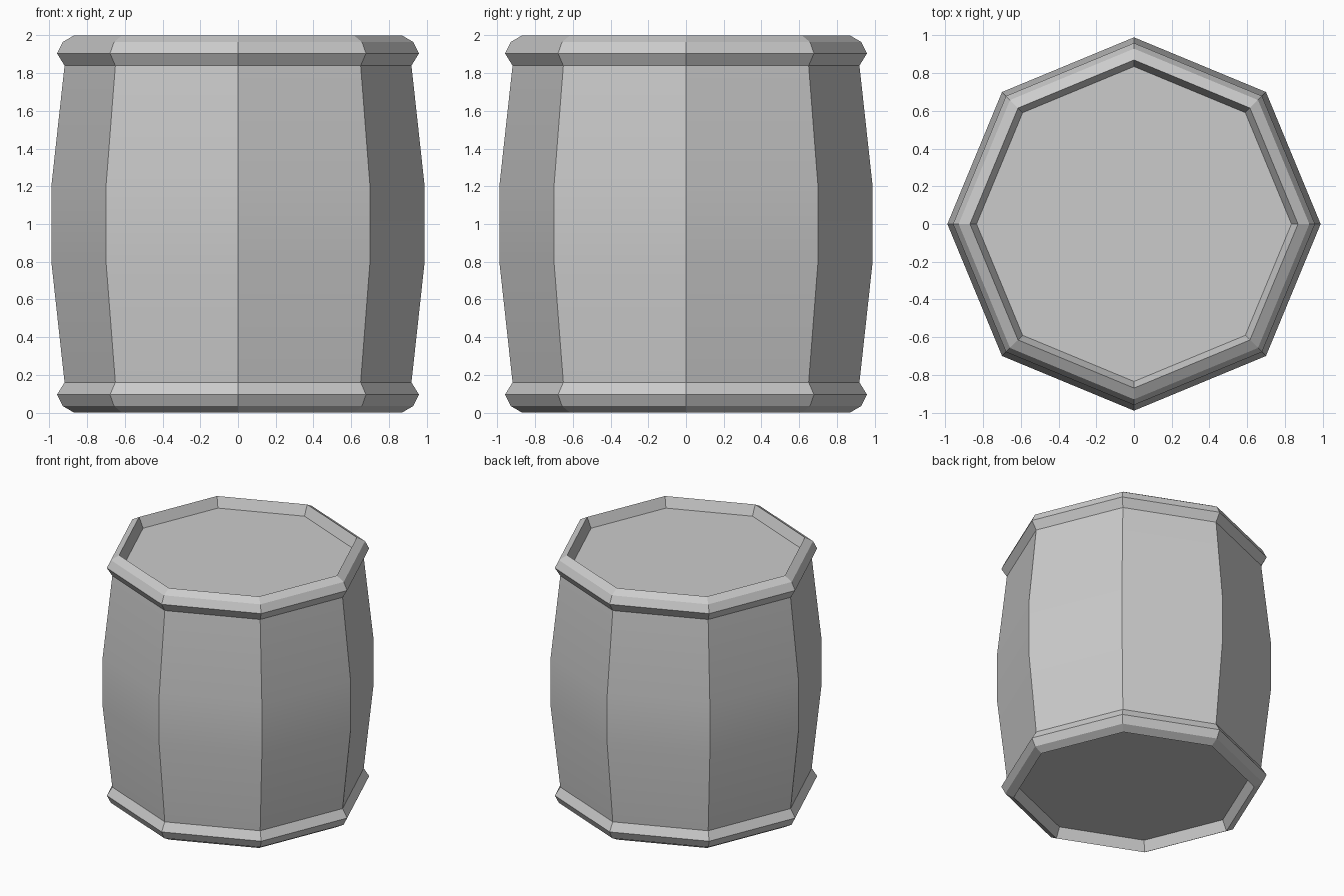
import bpy, bmesh, math

if "Cube" in bpy.data.objects:
    bpy.data.objects.remove(bpy.data.objects["Cube"])

SIDES = 8

# Upper half of the barrel outline as (radius, height above the middle)
half = [(0.99, 0.20), (0.92, 0.84), (0.96, 0.905), (0.93, 0.965),
        (0.87, 1.0), (0.835, 0.92)]
# Mirror the outline to get the full profile, bottom lid to top lid
profile = [(r, 1 - h) for r, h in reversed(half)] + [(r, 1 + h) for r, h in half]

bm = bmesh.new()


def ring(r, z):
    return [bm.verts.new((r * math.cos(math.tau * i / SIDES),
                          r * math.sin(math.tau * i / SIDES), z))
            for i in range(SIDES)]


# Staves, rims and recess walls
rings = [ring(r, z) for r, z in profile]
for a, b in zip(rings, rings[1:]):
    for i in range(SIDES):
        j = (i + 1) % SIDES
        bm.faces.new((a[i], a[j], b[j], b[i]))

# Recessed lids
bm.faces.new(rings[0][::-1])
bm.faces.new(rings[-1])

mesh = bpy.data.meshes.new("barrel")
bm.to_mesh(mesh)
bm.free()
barrel = bpy.data.objects.new("barrel", mesh)
bpy.context.collection.objects.link(barrel)

# Smooth the gentle bulge, keep stave and rim edges sharp
bpy.context.view_layer.objects.active = barrel
barrel.select_set(True)
bpy.ops.object.shade_smooth_by_angle(angle=math.radians(20))
